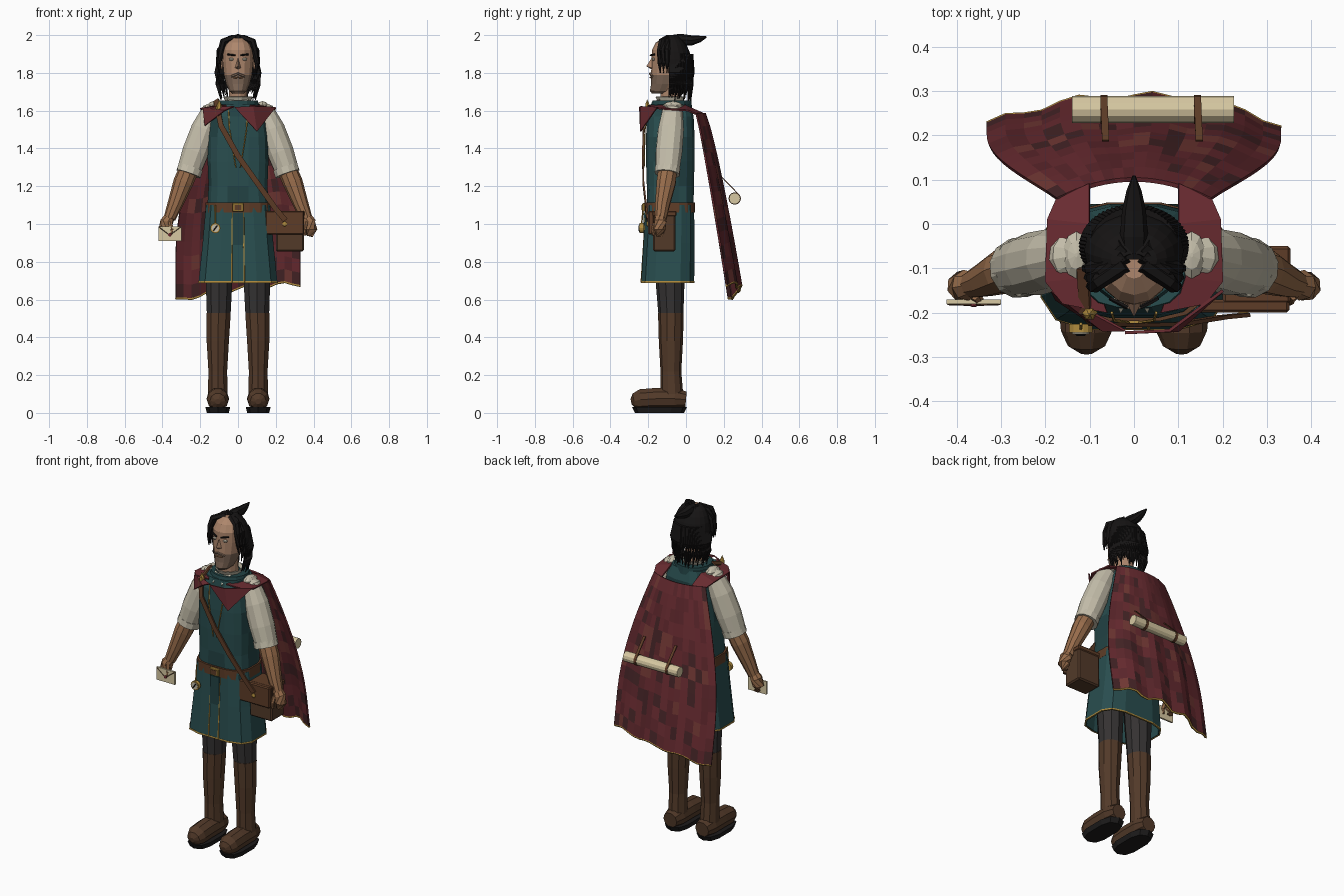
import bpy, random
from math import sin, cos, pi
from mathutils import Vector
random.seed(4)

def mat(name, r, g, b):
    m = bpy.data.materials.new(name)
    m.diffuse_color = (r, g, b, 1)
    return m

TEAL = mat("teal", .022, .075, .078); TEAL2 = mat("teal_dark", .016, .055, .058)
REDS = [mat("red_%d" % i, *c) for i, c in enumerate([(.14, .024, .03), (.11, .02, .025), (.17, .04, .035), (.06, .018, .02)])]
BOOT = mat("boot_leather", .085, .042, .022); SOLE = mat("sole", .012, .011, .011)
LEATHER = mat("leather", .11, .045, .02); GREY = mat("trouser", .035, .032, .032)
SKIN = mat("skin", .42, .24, .15); ARM = mat("arm_skin", .31, .15, .07); BEARD = mat("beard", .2, .13, .09)
LINEN = mat("linen", .55, .51, .4); PAPER = mat("paper", .68, .58, .36)
GOLD = mat("gold", .45, .27, .05); HAIR = mat("hair", .008, .007, .007)

def make(name, verts, faces, mats, pick=None, thick=0):
    me = bpy.data.meshes.new(name)
    me.from_pydata([tuple(v) for v in verts], [], faces)
    mats = mats if isinstance(mats, list) else [mats]
    for m in mats:
        me.materials.append(m)
    for p in me.polygons:
        p.material_index = pick(p) if pick else 0
    ob = bpy.data.objects.new(name, me)
    bpy.context.collection.objects.link(ob)
    if thick:
        s = ob.modifiers.new("thickness", 'SOLIDIFY'); s.thickness = thick; s.offset = 0
    return ob

def skin_rings(rings, caps):
    n = len(rings[0]); k = len(rings)
    faces = [(i*n + j, i*n + (j+1) % n, (i+1)*n + (j+1) % n, (i+1)*n + j) for i in range(k-1) for j in range(n)]
    if caps:
        faces += [tuple(range(n))[::-1], tuple(range((k-1)*n, k*n))]
    return [v for r in rings for v in r], faces

def loft(name, secs, n, m, power=1.0, caps=True, pick=None, thick=0):
    """Stacked rings (cx, cy, z, rx, ry); power < 1 gives boxier sections."""
    f = lambda v: (abs(v)**power) * (1 if v >= 0 else -1)
    ring = lambda cx, cy, z, rx, ry: [(cx + rx*f(cos(a)), cy + ry*f(sin(a)), z) for a in [2*pi*(j+.5)/n for j in range(n)]]
    v, fc = skin_rings([ring(*s) for s in secs], caps)
    return make(name, v, fc, m, pick, thick)

def tube(name, pts, radii, n, m):
    P = [Vector(p) for p in pts]; rings = []
    for i, p in enumerate(P):
        t = (P[min(i+1, len(P)-1)] - P[max(i-1, 0)]).normalized()
        q = t.to_track_quat('Z', 'Y')
        r = radii[i] if isinstance(radii, (list, tuple)) else radii
        rings.append([p + q @ Vector((r*cos(2*pi*j/n), r*sin(2*pi*j/n), 0)) for j in range(n)])
    v, f = skin_rings(rings, True)
    return make(name, v, f, m)

def box(name, x0, x1, y0, y1, z0, z1, m, bevel=0):
    v = [(x, y, z) for z in (z0, z1) for x, y in ((x0, y0), (x1, y0), (x1, y1), (x0, y1))]
    ob = make(name, *skin_rings([v[:4], v[4:]], True), m)
    if bevel:
        b = ob.modifiers.new("bevel", 'BEVEL'); b.width = bevel; b.segments = 1
    return ob

def ball(name, c, s, m, seg=10):
    x, y, z = c
    return loft(name, [(x, y, z - s[2]*cos(pi*t), s[0]*sin(pi*t), s[1]*sin(pi*t)) for t in (.03, .2, .4, .6, .8, .97)], seg, m)

for s, side in ((-1, "right"), (1, "left")):
    # Boots and legs
    x = s*.107
    tube(side+"_boot_foot", [(x, 0, .07), (x, -.06, .075), (x, -.16, .075), (x, -.24, .07), (x, -.275, .063), (x, -.291, .06)],
         [.045, .06, .06, .058, .042, .015], 10, BOOT)
    loft(side+"_boot_shaft", [(x, -.075, .1, .055, .06), (x, -.08, .22, .052, .055), (x, -.08, .38, .062, .064), (s*.103, -.08, .53, .068, .068)], 10, BOOT)
    loft(side+"_boot_sole", [(x, -.14, 0, .06, .13), (x, -.14, .03, .068, .145)], 10, SOLE, .7)
    loft(side+"_trouser_leg", [(s*.102, -.08, .52, .066, .066), (s*.1, -.085, .72, .075, .078), (s*.09, -.085, .95, .08, .08)], 10, GREY)
    # Arms
    tube(side+"_sleeve", [(s*.115, -.07, 1.625), (s*.135, -.072, 1.6), (s*.18, -.08, 1.5), (s*.225, -.09, 1.38), (s*.262, -.098, 1.275)],
         [.03, .055, .07, .072, .064], 12, LINEN)
    tube(side+"_sleeve_cuff", [(s*.25, -.096, 1.3), (s*.262, -.1, 1.265)], .068, 12, LINEN)
    ball(side+"_shoulder_puff", (s*.13, -.07, 1.62), (.033, .056, .03), LINEN)
    tube(side+"_forearm", [(s*.255, -.096, 1.3), (s*.29, -.105, 1.22), (s*.335, -.125, 1.1), (s*.362, -.135, 1.03)], [.052, .053, .04, .032], 10, ARM)
    tube(side+"_hand", [(s*.36, -.135, 1.04), (s*.378, -.138, 1.01), (s*.388, -.14, .97), (s*.38, -.142, .935)], [.027, .035, .034, .018], 8, ARM)
    tube(side+"_thumb", [(s*.36, -.16, 1.01), (s*.35, -.172, .97), (s*.355, -.174, .94)], [.012, .012, .008], 6, ARM)
    # Face details
    ball(side+"_ear", (s*.087, -.075, 1.85), (.012, .02, .032), SKIN, 8)
    ball(side+"_eye", (s*.035, -.172, 1.872), (.014, .01, .008), LINEN, 8)
    tube(side+"_eyebrow", [(s*.015, -.188, 1.893), (s*.055, -.167, 1.898)], .005, 5, HAIR)
    # Hair locks beside the face
    for k in range(3):
        tube(side+"_front_lock_%d" % k, [(s*.02, -.05-.02*k, 1.985), (s*(.06+.01*k), -.09-.02*k, 1.965), (s*(.098-.004*k), -.1-.02*k, 1.92),
             (s*(.108-.005*k), -.1-.02*k, 1.85), (s*.1, -.1-.018*k, 1.8)], [.02, .018, .016, .011, .003], 6, HAIR)
    # Cloak band over the shoulder
    make(side+"_cloak_band", [(s*.1, .09, 1.585), (s*.175, .055, 1.58), (s*.1, 0, 1.625), (s*.195, .01, 1.60), (s*.09, -.12, 1.63), (s*.2, -.13, 1.61),
         (s*.06, -.2, 1.625), (s*.16, -.18, 1.615)], [(0, 1, 3, 2), (2, 3, 5, 4), (4, 5, 7, 6)], REDS[0], thick=.008)
    # Shirt collar points
    make(side+"_collar_point", [(s*.005, -.16, 1.65), (s*.055, -.14, 1.66), (s*.03, -.2, 1.61)], [(0, 1, 2)], LINEN, thick=.005)
    # Gold trim of the coat
    tube(side+"_chest_trim", [(s*.05, -.2, 1.6), (s*.045, -.217, 1.5), (s*.012, -.222, 1.3)], .0035, 5, GOLD)
    tube(side+"_skirt_trim", [(s*.03, -.212, 1.06), (s*.033, -.236, .69)], .005, 5, GOLD)

# Coat
patch = lambda p: random.choice((0, 0, 1))
loft("coat_torso", [(0, -.083, 1.08, .165, .125), (0, -.083, 1.2, .158, .126), (0, -.083, 1.33, .163, .13), (0, -.083, 1.46, .16, .13),
     (0, -.083, 1.57, .145, .125), (0, -.083, 1.635, .115, .105)], 16, [TEAL, TEAL2], .65, pick=patch)
loft("coat_skirt", [(0, -.085, 1.1, .168, .125), (0, -.09, .9, .186, .133), (0, -.097, .69, .208, .138)], 12, TEAL, .55, caps=False, thick=.01)
loft("coat_hem_trim", [(0, -.097, .697, .211, .141), (0, -.097, .688, .212, .142)], 12, GOLD, .55, caps=False, thick=.006)
box("coat_front_panel", -.03, .03, -.226, -.215, .7, 1.06, TEAL2)
loft("coat_collar", [(0, -.08, 1.61, .115, .11), (0, -.075, 1.65, .105, .1)], 14, TEAL2, thick=.008)
loft("belt", [(0, -.085, 1.06, .176, .135), (0, -.085, 1.115, .173, .135)], 16, LEATHER, .65)
box("belt_buckle", -.03, .03, -.232, -.215, 1.065, 1.11, GOLD, .004)
box("belt_buckle_inset", -.019, .019, -.235, -.22, 1.074, 1.101, LEATHER)

# Neck, collar and head
loft("neck", [(0, -.08, 1.6, .052, .055), (0, -.085, 1.76, .048, .052)], 12, SKIN)
v = [[((.06+.012*h+.006*(j % 2)*h)*cos(2*pi*j/24), -.082+(.062+.012*h+.006*(j % 2)*h)*sin(2*pi*j/24), 1.64+.034*h) for j in range(24)] for h in (0, 1)]
make("shirt_collar", *skin_rings(v, False), LINEN, thick=.005)
loft("head", [(0, -.135, 1.69, .03, .045), (0, -.125, 1.705, .048, .066), (0, -.11, 1.74, .064, .075), (0, -.1, 1.79, .076, .085), (0, -.095, 1.86, .083, .087),
     (0, -.093, 1.92, .082, .088), (0, -.085, 1.96, .066, .075), (0, -.078, 1.985, .035, .045)], 14, [SKIN, BEARD],
     pick=lambda p: 1 if p.center.z < 1.785 and p.center.y < -.1 else 0)
make("nose", [(0, -.178, 1.885), (-.018, -.175, 1.825), (.018, -.175, 1.825), (0, -.21, 1.835), (0, -.176, 1.815)],
     [(0, 1, 3), (0, 3, 2), (1, 4, 3), (4, 2, 3), (0, 2, 4, 1)], SKIN)
tube("mouth", [(-.025, -.184, 1.773), (0, -.19, 1.776), (.025, -.184, 1.773)], .004, 5, ARM)
tube("moustache", [(-.035, -.178, 1.782), (0, -.19, 1.796), (.035, -.178, 1.782)], .007, 5, BEARD)

# Hair: swept-back cap, tuft and hanging strands
cap = []
for i in range(7):
    t = i/6
    cap.append([(.108*sin(a)*(sin(.25+1.35*t)), -.055-.03*(1-t)+(.085*cos(a))*sin(.2+1.4*t), 1.83+.165*cos(t*1.57))
                for a in [-1.9+3.8*j/12 for j in range(13)]])
make("hair_cap", [p for r in cap for p in r], [(i*13+j, i*13+j+1, i*13+14+j, i*13+13+j) for i in range(6) for j in range(12)], HAIR, thick=.012)
tube("hair_tuft", [(0, -.08, 1.975), (0, -.03, 1.975), (0, .03, 1.972), (0, .075, 1.98), (0, .108, 1.99)], [.025, .032, .027, .017, .004], 8, HAIR)
for k in range(42):
    a = -1.95 + 3.9*k/41
    x, y, end = .104*sin(a), -.055+.085*cos(a), random.uniform(1.645, 1.71)
    tube("hair_strand_%d" % k, [(x*.9, y, 1.9), (x*1.1, y+.005, 1.8), (x*1.08, y+.003, 1.74), (x*.88, y-.004, end)],
         [.009, .011, .008, .002], 5, HAIR)

# Cloak: patchwork sheet with wavy gold hem
def cloak(u, t):
    w = .172 + .158*sin(min(t*1.25, 1)*pi/2)
    yc, ye = .1 + .185*t**.8, .055 + .165*t**.9
    zb = .66 + .045*u + .012*sin(11*u) - .02*u*u
    return Vector((w*u, yc - (yc-ye)*u*u + .009*t*sin(12*u), 1.585 - t*(1.585-zb)))
NU, NT = 16, 13
make("cloak", [cloak(-1+2*j/NU, i/NT) for i in range(NT+1) for j in range(NU+1)],
     [(i*(NU+1)+j, i*(NU+1)+j+1, (i+1)*(NU+1)+j+1, (i+1)*(NU+1)+j) for i in range(NT) for j in range(NU)],
     REDS, pick=lambda p: random.choice((0, 0, 0, 1, 1, 2, 3)), thick=.01)
tube("cloak_hem", [cloak(-1+2*j/NU, 1) for j in range(NU+1)], .007, 5, GOLD)
make("cloak_lapel_left", [(.2, -.15, 1.62), (.1, -.24, 1.49), (-.02, -.245, 1.62), (.08, -.24, 1.622)], [(0, 1, 3), (3, 1, 2)], REDS[0], thick=.007)
make("cloak_lapel_right", [(-.185, -.15, 1.615), (-.175, -.17, 1.52), (-.07, -.24, 1.6), (-.02, -.24, 1.622)], [(0, 1, 2), (0, 2, 3)], REDS[0], thick=.007)
tube("cloak_brooch", [(-.1, -.2, 1.61), (-.1, -.205, 1.635), (-.1, -.205, 1.66)], [.018, .012, .002], 6, GOLD)

# Scroll on the back
tube("scroll", [(-.14, .258, 1.135), (.225, .258, 1.135)], .03, 12, PAPER)
for k, x in enumerate((-.068, .143)):
    tube("scroll_ring_%d" % k, [(x-.008, .258, 1.135), (x+.008, .258, 1.135)], .033, 12, LEATHER)
    make("scroll_strap_%d" % k, [(x-.008, .285, 1.15), (x+.008, .285, 1.15), (x-.004, .188, 1.25), (x+.012, .188, 1.25)], [(0, 1, 3, 2)], LEATHER, thick=.005)

# Satchel and its strap
box("satchel_body", .2, .35, -.175, -.055, .855, 1.055, BOOT, .008)
box("satchel_flap", .145, .35, -.2, -.17, .945, 1.07, LEATHER, .006)
box("satchel_lid", .2, .353, -.18, -.05, 1.04, 1.07, LEATHER, .006)
ball("satchel_clasp", (.247, -.203, 1.0), (.013, .008, .013), GOLD, 8)
path = [Vector(p) for p in ((-.115, -.1, 1.655), (-.11, -.2, 1.615), (-.09, -.225, 1.52), (0, -.228, 1.36), (.1, -.226, 1.22), (.2, -.21, 1.08), (.25, -.205, 1.02))]
off = Vector((.012, 0, .008))
make("satchel_strap", [p+q for p in path for q in (-off, off)], [(2*i, 2*i+1, 2*i+3, 2*i+2) for i in range(len(path)-1)], LEATHER, thick=.009)

# Letter in the right hand
box("letter", -.422, -.3, -.18, -.17, .91, .988, PAPER)
tube("letter_fold", [(-.42, -.181, .985), (-.361, -.183, .94), (-.302, -.181, .985)], .002, 4, BOOT)
ball("letter_seal", (-.361, -.183, .943), (.01, .005, .01), REDS[0], 8)

# Compass hanging from the belt
tube("compass_case", [(-.12, -.225, .978), (-.12, -.245, .978)], .027, 14, GOLD)
tube("compass_dial", [(-.12, -.24, .978), (-.12, -.248, .978)], .02, 14, LINEN)
tube("compass_needle", [(-.13, -.249, .965), (-.11, -.249, .991)], .003, 4, SOLE)
tube("compass_chain", [(-.12, -.225, 1.1), (-.12, -.235, 1.0)], .004, 5, GOLD)
